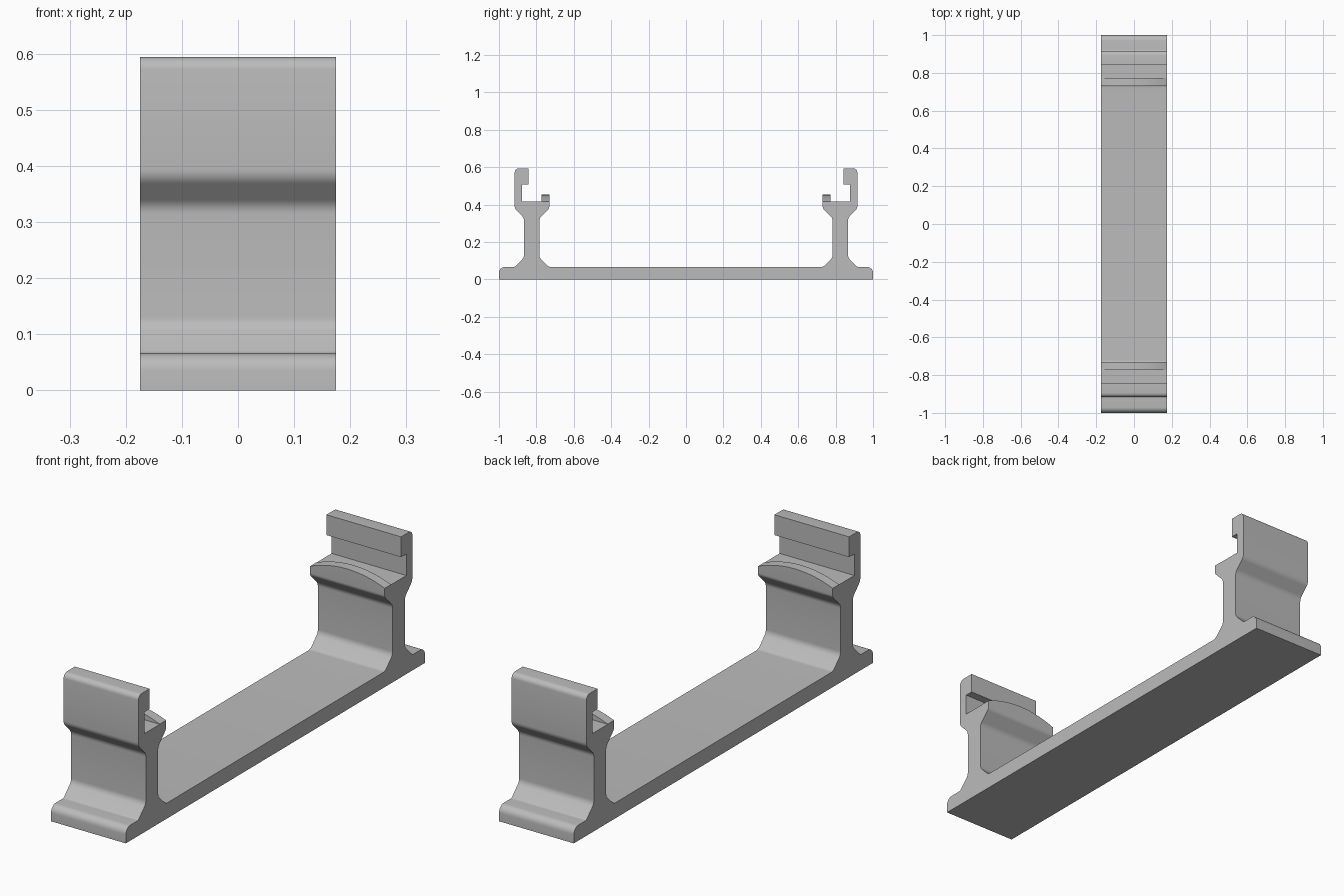
import bpy
import bmesh
import math
from mathutils import Vector

if "Cube" in bpy.data.objects:
    bpy.data.objects.remove(bpy.data.objects["Cube"], do_unlink=True)

HALF_WIDTH = 0.175
FLOOR_Z, LIP_Z = 0.417, 0.453
SPANS = 24

grey = bpy.data.materials.new("light grey")
grey.use_nodes = True
colour = (0.5, 0.5, 0.5, 1)
grey.diffuse_color = colour
grey.node_tree.nodes["Principled BSDF"].inputs["Base Color"].default_value = colour


def rounded(corners, steps=6):
    """Replace each (y, z, radius) corner by a tangent arc."""
    out = []
    for i, (y, z, r) in enumerate(corners):
        p = Vector((y, z))
        if r == 0:
            out.append(p)
            continue
        a = (Vector(corners[i - 1][:2]) - p).normalized()
        b = (Vector(corners[i + 1][:2]) - p).normalized()
        half = a.angle(b) / 2
        centre = p + (a + b).normalized() * (r / math.sin(half))
        start = p + a * (r / math.tan(half)) - centre
        end = p + b * (r / math.tan(half)) - centre
        sweep = start.angle(end)
        for k in range(steps + 1):
            t = k / steps
            v = (start * math.sin((1 - t) * sweep) + end * math.sin(t * sweep)) / math.sin(sweep)
            out.append(centre + v)
    return out


def section(lip):
    """Full cross-section with the inner lip at the given height."""
    side = rounded([
        # foot and outer side of the upright
        (1, 0, 0), (1, 0.066, 0.03), (0.917, 0.066, 0.015),
        (0.866, 0.117, 0.035), (0.866, 0.329, 0.035), (0.916, 0.379, 0.035),
        # hook and slot
        (0.916, 0.594, 0.022), (0.841, 0.594, 0), (0.841, 0.508, 0),
        (0.876, 0.508, 0), (0.876, FLOOR_Z, 0), (0.773, FLOOR_Z, 0),
        # lip and inner side of the upright
        (0.773, lip, 0), (0.731, lip, 0), (0.731, 0.38, 0.025),
        (0.784, 0.327, 0.035), (0.784, 0.117, 0.035), (0.733, 0.066, 0.03),
        (0, 0.066, 0)])
    return side + [Vector((-p.x, p.y)) for p in reversed(side[:-1])]


# Cross-sections lofted across the width, with the lip following an arc
bm = bmesh.new()
rings = []
rise = LIP_Z - FLOOR_Z - 0.001
radius = (HALF_WIDTH ** 2 + rise ** 2) / (2 * rise)
for i in range(SPANS + 1):
    x = HALF_WIDTH * (2 * i / SPANS - 1)
    lip = LIP_Z - radius + math.sqrt(radius ** 2 - x ** 2)
    rings.append([bm.verts.new((x, p.x, p.y)) for p in section(lip)])
for a, b in zip(rings, rings[1:]):
    for k in range(len(a)):
        n = (k + 1) % len(a)
        bm.faces.new((a[k], a[n], b[n], b[k]))
bm.faces.new(rings[0])
bm.faces.new(rings[-1][::-1])
bmesh.ops.recalc_face_normals(bm, faces=bm.faces[:])

mesh = bpy.data.meshes.new("clip_bracket")
bm.to_mesh(mesh)
bm.free()
mesh.materials.append(grey)
bracket = bpy.data.objects.new("clip_bracket", mesh)
bpy.context.collection.objects.link(bracket)

bpy.ops.object.select_all(action="DESELECT")
bracket.select_set(True)
bpy.context.view_layer.objects.active = bracket
bpy.ops.object.shade_smooth_by_angle(angle=math.radians(30))
